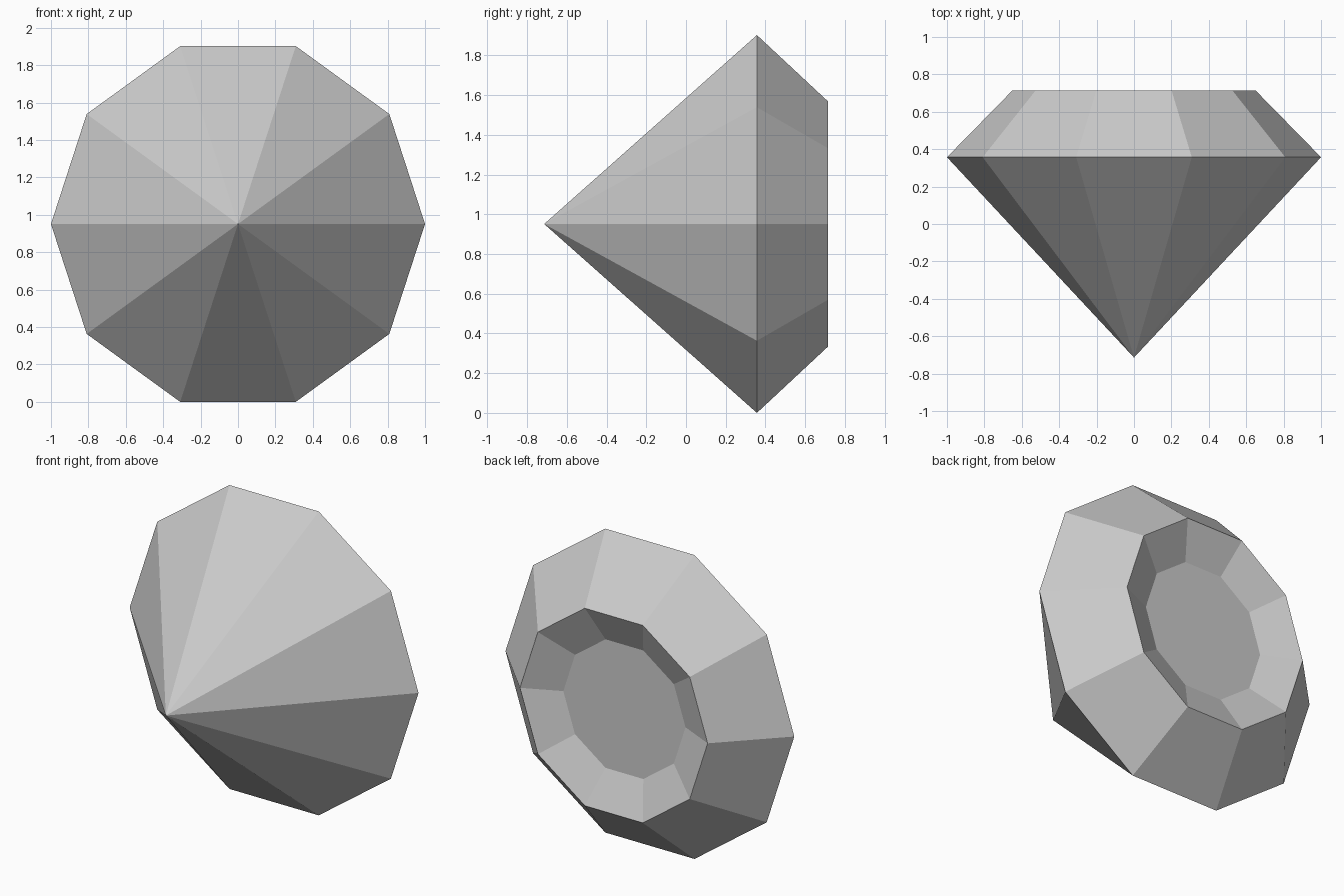
import bpy, bmesh, math

cube = bpy.data.objects.get("Cube")
if cube:
    bpy.data.objects.remove(cube, do_unlink=True)

SIDES = 10
CENTRE_Z = math.sin(math.radians(72))  # lowest girdle edge rests on the ground


def material(name, rgb):
    mat = bpy.data.materials.new(name)
    mat.use_nodes = True
    colour = (*rgb, 1)
    mat.diffuse_color = colour
    mat.node_tree.nodes["Principled BSDF"].inputs["Base Color"].default_value = colour
    return mat


def ring(bm, radius, y):
    """Ten-sided ring around the y axis."""
    steps = [2 * math.pi * i / SIDES for i in range(SIDES)]
    return [bm.verts.new((radius * math.cos(a), y, CENTRE_Z + radius * math.sin(a)))
            for a in steps]


def bridge(bm, a, b):
    for i in range(SIDES):
        j = (i + 1) % SIDES
        bm.faces.new((a[i], a[j], b[j], b[i]))


bm = bmesh.new()

# Pointed pavilion facing the front
tip = bm.verts.new((0, -0.714, CENTRE_Z))
girdle = ring(bm, 1.0, 0.357)
for i in range(SIDES):
    bm.faces.new((tip, girdle[(i + 1) % SIDES], girdle[i]))

# Bevelled crown, sunken slope and flat recessed table at the back
rim = ring(bm, 0.65, 0.714)
table = ring(bm, 0.423, 0.609)
bridge(bm, girdle, rim)
bridge(bm, rim, table)
bm.faces.new(table)
bmesh.ops.recalc_face_normals(bm, faces=bm.faces)

mesh = bpy.data.meshes.new("gemstone")
bm.to_mesh(mesh)
bm.free()
mesh.materials.append(material("grey", (0.6, 0.6, 0.6)))
gem = bpy.data.objects.new("gemstone", mesh)
bpy.context.collection.objects.link(gem)
